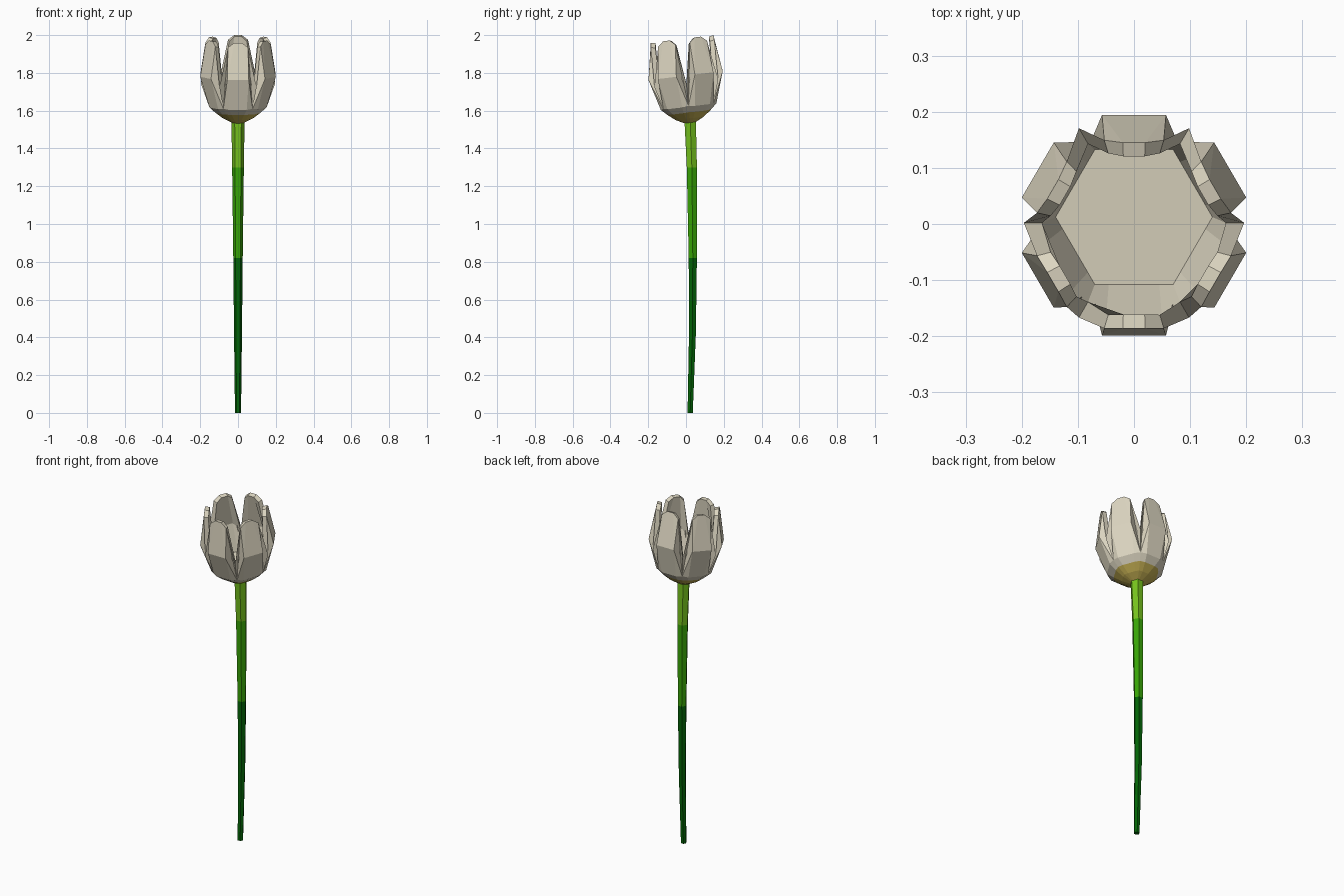
import bpy, bmesh, math
from mathutils import Matrix, Vector

if "Cube" in bpy.data.objects:
    bpy.data.objects.remove(bpy.data.objects["Cube"])


def material(name, rgb):
    m = bpy.data.materials.new(name)
    m.diffuse_color = (*rgb, 1)
    m.use_nodes = True
    m.node_tree.nodes["Principled BSDF"].inputs["Base Color"].default_value = m.diffuse_color
    return m


cream = material("cream_petal", (0.73, 0.68, 0.54))
yellow = material("yellow_base", (0.58, 0.45, 0.09))
light = material("light_green", (0.18, 0.54, 0.012))
mid = material("mid_green", (0.04, 0.38, 0.002))
dark = material("dark_green", (0.001, 0.13, 0.002))


def finish(bm, name, mats):
    bmesh.ops.remove_doubles(bm, verts=bm.verts, dist=0.0005)
    bmesh.ops.recalc_face_normals(bm, faces=bm.faces)
    me = bpy.data.meshes.new(name)
    bm.to_mesh(me)
    bm.free()
    for m in mats:
        me.materials.append(m)
    ob = bpy.data.objects.new(name, me)
    bpy.context.collection.objects.link(ob)
    return ob


# Stem: bent six-sided tube, coloured by height (z, centre y, radius)
path = [(0, 0.022, 0.016), (0.42, 0.034, 0.021), (0.82, 0.036, 0.025),
        (1.3, 0.031, 0.031), (1.55, 0.022, 0.035)]
bm = bmesh.new()
rings = []
for z, y, r in path:
    rings.append([bm.verts.new((r * math.cos(k * math.pi / 3),
                                y + r * math.sin(k * math.pi / 3), z)) for k in range(6)])
for i in range(len(rings) - 1):
    for k in range(6):
        n = (k + 1) % 6
        f = bm.faces.new((rings[i][k], rings[i][n], rings[i + 1][n], rings[i + 1][k]))
        f.material_index = (0, 0, 1, 2)[i]
bm.faces.new(rings[0][::-1])
bm.faces.new(rings[-1]).material_index = 2
finish(bm, "stem", [dark, mid, light])

# Petal half rows: (edge point, inner point), each (radial, sideways, height)
T = math.tan(math.pi / 6)
outer = [((0.028, 0.028 * T, 0), (0.03, 0.008, 0)),
         ((0.070, 0.070 * T, 0.024), (0.075, 0.02, 0.023)),
         ((0.107, 0.107 * T, 0.056), (0.115, 0.033, 0.054)),
         ((0.134, 0.134 * T, 0.090), (0.148, 0.046, 0.085)),
         ((0.170, 0.170 * T, 0.208), (0.198, 0.057, 0.25)),
         ((0.169, 0.053, 0.42), (0.167, 0.02, 0.445))]
inner = [((0.121, 0.121 * T, 0.1), (0.121, 0.045, 0.1)),
         ((0.142, 0.142 * T, 0.208), (0.168, 0.05, 0.25)),
         ((0.145, 0.046, 0.415), (0.142, 0.019, 0.44))]

# Flower cup: six joined petals with thickness and a flat floor
bm = bmesh.new()
for k in range(6):
    a = math.radians(30 + 60 * k)
    er = Vector((math.cos(a), math.sin(a), 0))
    et = Vector((-math.sin(a), math.cos(a), 0))

    def row(pair):
        e, c = pair
        pts = [(e[0], -e[1], e[2]), (c[0], -c[1], c[2]), c, e]
        return [bm.verts.new(er * d + et * t + Vector((0, 0, h))) for d, t, h in pts]

    def strip(a_row, b_row, index=0, columns=(0, 1, 2)):
        for i in columns:
            f = bm.faces.new((a_row[i], a_row[i + 1], b_row[i + 1], b_row[i]))
            f.material_index = index

    O = [row(p) for p in outer]
    I = [row(p) for p in inner]
    for i in range(3):
        strip(O[i], O[i + 1], 1 if i < 2 else 0)
    # upper petal: flat middle, sides creased from shoulder to base
    strip(O[3], O[4], 0, (1,))
    strip(O[4], O[5], 0, (1,))
    for e, c in ((0, 1), (3, 2)):
        bm.faces.new((O[3][e], O[3][c], O[4][c]))
        bm.faces.new((O[3][e], O[4][c], O[5][e]))
        bm.faces.new((O[3][e], O[5][e], O[4][e]))
        bm.faces.new((O[4][c], O[5][c], O[5][e]))
        bm.faces.new((O[4][e], O[5][e], I[2][e], I[1][e]))
    for i in range(2):
        strip(I[i], I[i + 1])
    strip(O[5], I[2])
    bm.faces.new(I[0] + [bm.verts.new((0, 0, 0.1))])
    bm.faces.new(O[0] + [bm.verts.new((0, 0, 0))]).material_index = 1

# The flower nods slightly towards the front
for v in bm.verts:
    v.co.y += 0.026 * v.co.z
bm.transform(Matrix.Translation((0, 0.022, 1.54)) @ Matrix.Rotation(math.radians(7), 4, 'X'))
top = max(v.co.z for v in bm.verts)
for v in bm.verts:
    v.co.z += 2.0 - top
finish(bm, "flower", [cream, yellow])
